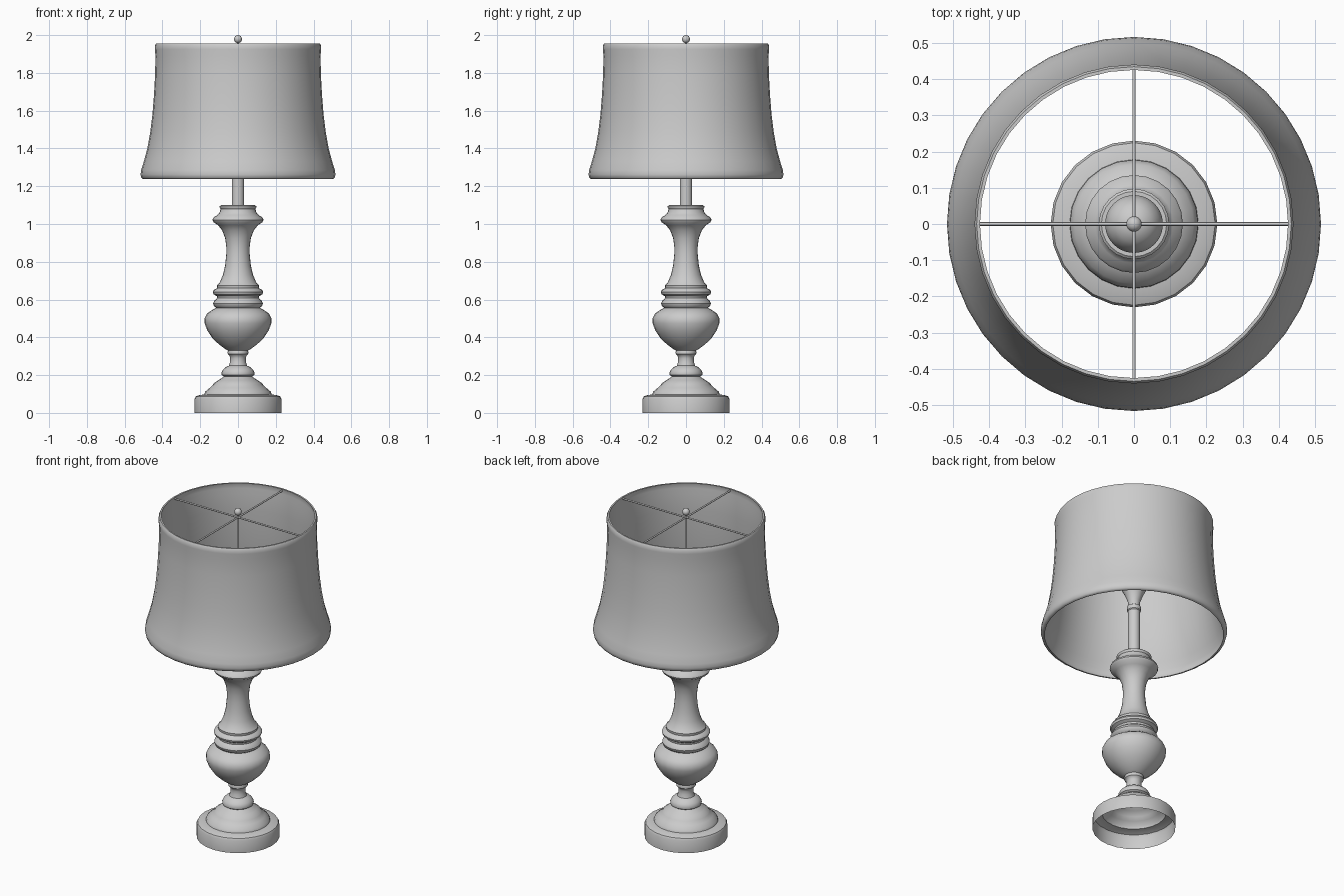
import bpy, math


def finish(obj, name, angle=40):
    obj.name = name
    bpy.ops.object.select_all(action='DESELECT')
    obj.select_set(True)
    bpy.context.view_layer.objects.active = obj
    bpy.ops.object.shade_smooth_by_angle(angle=math.radians(angle))
    return obj


def lathe(name, profile, segs, closed=False):
    """Revolve (radius, z) points around z; outside wall listed bottom to top."""
    verts = [(r * math.cos(2 * math.pi * s / segs), r * math.sin(2 * math.pi * s / segs), z)
             for r, z in profile for s in range(segs)]
    n = len(profile)
    faces = []
    for i in range(n if closed else n - 1):
        a, b = i * segs, ((i + 1) % n) * segs
        for s in range(segs):
            t = (s + 1) % segs
            faces.append((a + s, a + t, b + t, b + s))
    mesh = bpy.data.meshes.new(name)
    mesh.from_pydata(verts, [], faces)
    obj = bpy.data.objects.new(name, mesh)
    bpy.context.collection.objects.link(obj)
    return finish(obj, name)


def rod(name, radius, length, loc, rot=(0, 0, 0)):
    bpy.ops.mesh.primitive_cylinder_add(vertices=10, radius=radius, depth=length,
                                        location=loc, rotation=rot)
    return finish(bpy.context.object, name)


# Stepped base, a hollow shell open underneath
lathe("base", [(.23, 0), (.23, .075), (.224, .087), (.205, .094), (.178, .098),
               (.174, .112), (.15, .132), (.132, .15), (.128, .157), (.105, .172),
               (.085, .185), (.075, .193)], 24)

# Turned column: ring, neck, vase, double ring, waisted shaft, capital
lathe("column", [(.075, .193), (.086, .2), (.088, .212), (.08, .228), (.065, .242),
                 (.048, .25), (.042, .27), (.041, .29), (.045, .304), (.054, .311),
                 (.055, .322), (.052, .33), (.068, .338), (.1, .362), (.135, .395),
                 (.162, .435), (.177, .475), (.177, .5), (.165, .525), (.135, .546),
                 (.115, .556), (.128, .566), (.132, .58), (.125, .595), (.11, .607),
                 (.112, .618), (.13, .628), (.134, .64), (.128, .651), (.11, .66),
                 (.112, .674), (.096, .692), (.08, .73), (.068, .78), (.062, .84),
                 (.062, .88), (.068, .925), (.083, .965), (.105, .993), (.13, 1.01),
                 (.135, 1.022), (.13, 1.034), (.108, 1.048), (.097, 1.062),
                 (.092, 1.08), (.097, 1.087), (.097, 1.094), (.09, 1.1), (.03, 1.1)], 24)

# Stem with socket collar
lathe("stem", [(.033, 1.095), (.033, 1.385), (.038, 1.39), (.038, 1.415), (.03, 1.42)], 20)

# Light bulb
lathe("bulb", [(.03, 1.415), (.035, 1.45), (.05, 1.49), (.07, 1.53), (.08, 1.57),
               (.08, 1.595), (.07, 1.63), (.05, 1.655), (.025, 1.668), (.001, 1.672)], 24)

# Flared shade with thin wall
outer = [(.503, 1.238), (.512, 1.245), (.516, 1.262), (.513, 1.285), (.499, 1.33),
         (.48, 1.4), (.464, 1.49), (.453, 1.58), (.445, 1.68), (.439, 1.79),
         (.437, 1.89), (.44, 1.925), (.44, 1.945), (.434, 1.956)]
inner = [(r - .012, z) for r, z in reversed(outer[1:-1])]
lathe("lampshade", outer + [(.425, 1.956)] + inner + [(.495, 1.238)], 40, closed=True)

# Crossed wires, hanger rod and finial ball
rod("shade_wire_x", .005, .85, (0, 0, 1.945), (0, math.pi / 2, 0))
rod("shade_wire_y", .005, .85, (0, 0, 1.945), (math.pi / 2, 0, 0))
rod("hanger_rod", .006, .32, (0, 0, 1.815))
bpy.ops.mesh.primitive_uv_sphere_add(segments=20, ring_count=12, radius=.021, location=(0, 0, 1.979))
finish(bpy.context.object, "finial")
